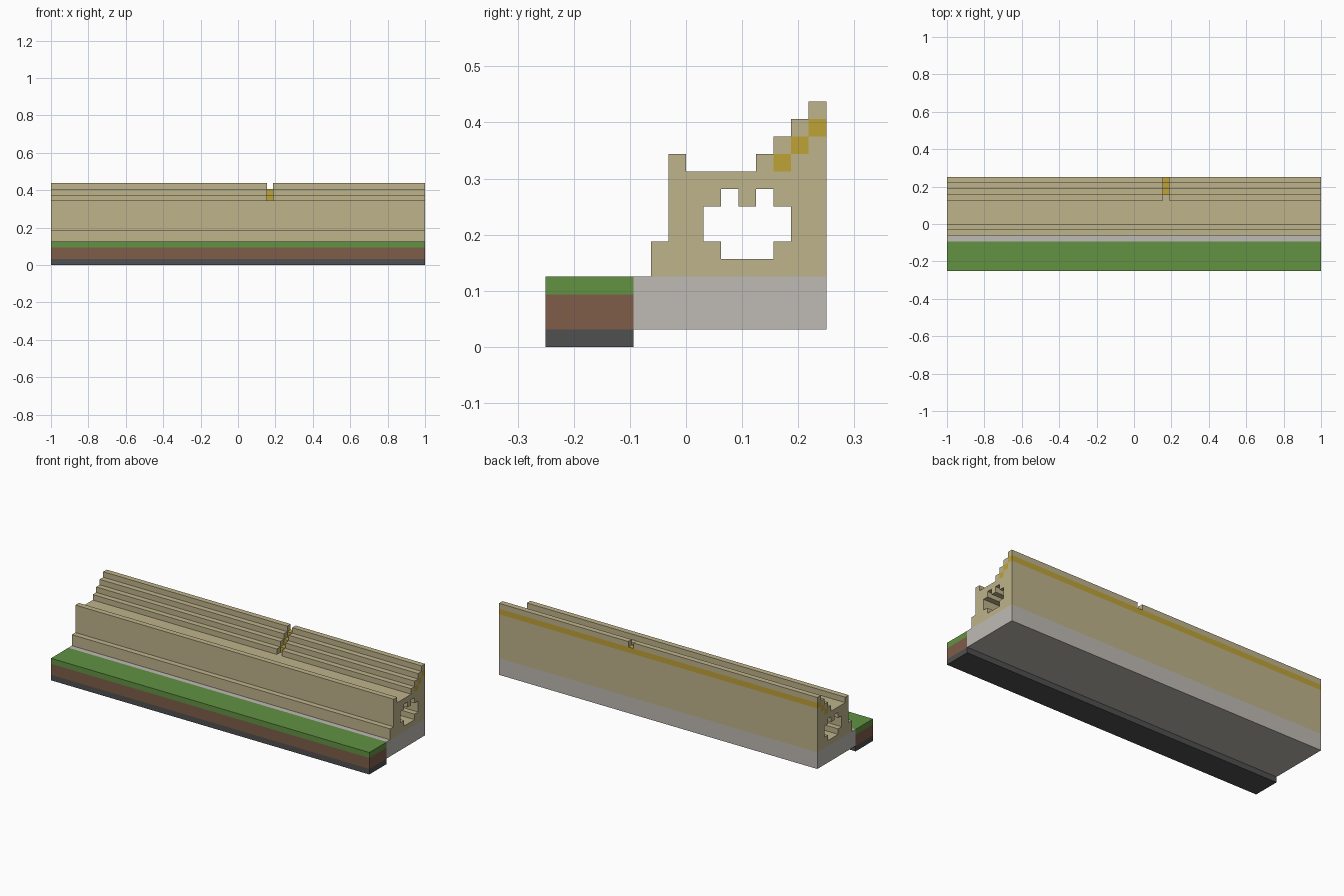
import bpy
import bmesh
from mathutils import Vector

cube = bpy.data.objects.get("Cube")
if cube:
    bpy.data.objects.remove(cube, do_unlink=True)

UNIT = 1 / 32          # one block
DEPTH, HALF = 16, 32   # blocks front to back, and half the length


def material(name, rgb):
    """Flat material from 8-bit display colour."""
    def lin(c):
        c /= 255
        return c / 12.92 if c <= 0.04045 else ((c + 0.055) / 1.055) ** 2.4
    colour = (*[lin(c) for c in rgb], 1)
    mat = bpy.data.materials.new(name)
    mat.use_nodes = True
    mat.diffuse_color = colour
    bsdf = mat.node_tree.nodes["Principled BSDF"]
    bsdf.inputs["Base Color"].default_value = colour
    bsdf.inputs["Roughness"].default_value = 0.9
    return mat


sand = material("sand", (190, 179, 139))
stone = material("pale stone", (191, 186, 180))
soil = material("brown soil", (126, 93, 73))
grass = material("green grass", (98, 146, 66))
bedrock = material("dark bedrock", (80, 80, 80))
gold = material("gold", (190, 163, 55))


def prism(name, loops, mat, x0=-HALF, x1=HALF):
    """Extrude a (depth, height) outline, with optional hole loops, along x."""
    bm = bmesh.new()
    for loop in loops:
        vs = [bm.verts.new((x0 * UNIT, (y - DEPTH / 2) * UNIT, z * UNIT))
              for y, z in loop]
        for a, b in zip(vs, vs[1:] + vs[:1]):
            bm.edges.new((a, b))
    bmesh.ops.triangle_fill(bm, edges=bm.edges[:], use_beauty=True,
                            normal=Vector((-1, 0, 0)))
    ext = bmesh.ops.extrude_face_region(bm, geom=bm.faces[:],
                                        use_keep_orig=True)
    moved = [g for g in ext["geom"] if isinstance(g, bmesh.types.BMVert)]
    bmesh.ops.translate(bm, verts=moved, vec=((x1 - x0) * UNIT, 0, 0))
    bmesh.ops.recalc_face_normals(bm, faces=bm.faces[:])
    mesh = bpy.data.meshes.new(name)
    bm.to_mesh(mesh)
    bm.free()
    mesh.materials.append(mat)
    obj = bpy.data.objects.new(name, mesh)
    bpy.context.collection.objects.link(obj)
    return obj


def bar(name, y0, y1, z0, z1, mat, x0=-HALF, x1=HALF):
    return prism(name, [[(y0, z0), (y1, z0), (y1, z1), (y0, z1)]], mat, x0, x1)


# Layered ground strip along the front, and the stone foundation
bar("bedrock_layer", 0, 5, 0, 1, bedrock)
bar("soil_layer", 0, 5, 1, 3, soil)
bar("grass_layer", 0, 5, 3, 4, grass)
bar("stone_foundation", 5, 16, 1, 4, stone)

# Sand wall with parapet, walkway, stepped back and a tunnel along its length
wall = [(6, 4), (16, 4), (16, 12), (15, 12), (15, 11), (14, 11), (14, 10),
        (8, 10), (8, 11), (7, 11), (7, 6), (6, 6)]
tunnel = [(10, 5), (13, 5), (13, 6), (14, 6), (14, 8), (13, 8), (13, 9),
          (12, 9), (12, 8), (11, 8), (11, 9), (10, 9), (10, 8), (9, 8),
          (9, 6), (10, 6)]
prism("sand_wall", [wall, tunnel], sand)

# Gold strips that lie under the stair treads
for i in range(3):
    bar(f"gold_strip_{i + 1}", 13 + i, 14 + i, 10 + i, 11 + i, gold)

# Sand treads, broken by a one-block notch that bares the gold
for i in range(4):
    for side, x0, x1 in (("right", -HALF, 5), ("left", 6, HALF)):
        bar(f"stair_tread_{side}_{i + 1}", 12 + i, 13 + i, 10 + i, 11 + i,
            sand, x0, x1)
